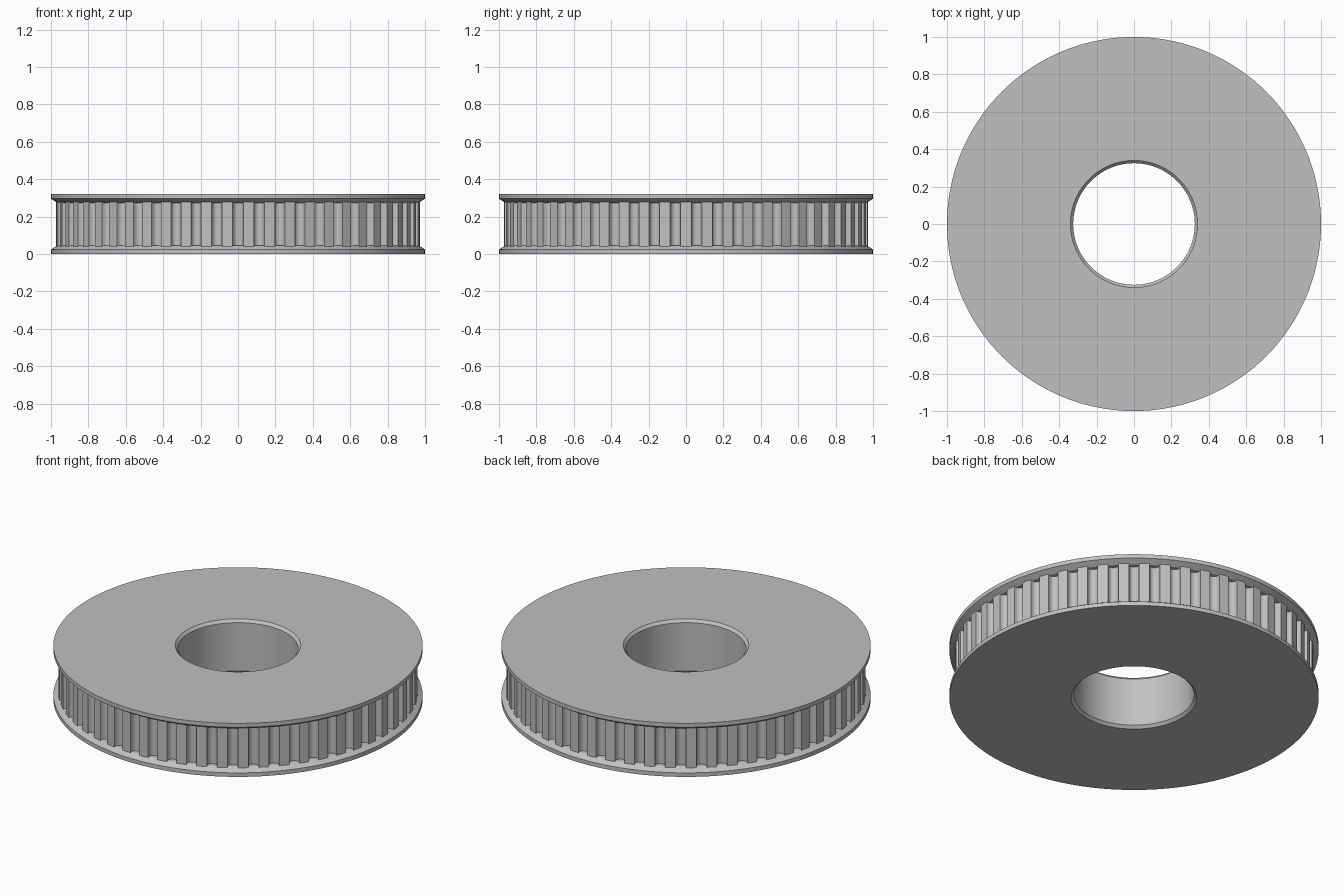
import bpy, bmesh
from math import cos, sin, pi, tau

HEIGHT = 0.32
TEETH = 54
SEGMENTS = 144

cube = bpy.data.objects.get("Cube")
if cube:
    bpy.data.objects.remove(cube, do_unlink=True)

# One plain grey metal
metal = bpy.data.materials.new("grey metal")
metal.use_nodes = True
grey = (0.53, 0.53, 0.53, 1)
metal.diffuse_color = grey
metal.node_tree.nodes["Principled BSDF"].inputs["Base Color"].default_value = grey


def ring_surface(name, loops, smooth_angle):
    """Join a closed sequence of equal point loops into a ring-shaped solid."""
    bm = bmesh.new()
    rows = [[bm.verts.new(p) for p in loop] for loop in loops]
    for i, row in enumerate(rows):
        following = rows[(i + 1) % len(rows)]
        for j in range(len(row)):
            k = (j + 1) % len(row)
            bm.faces.new((row[j], row[k], following[k], following[j]))
    bmesh.ops.recalc_face_normals(bm, faces=bm.faces)
    mesh = bpy.data.meshes.new(name)
    bm.to_mesh(mesh)
    bm.free()
    mesh.materials.append(metal)
    obj = bpy.data.objects.new(name, mesh)
    bpy.context.collection.objects.link(obj)
    bpy.ops.object.select_all(action="DESELECT")
    obj.select_set(True)
    bpy.context.view_layer.objects.active = obj
    bpy.ops.object.shade_smooth_by_angle(angle=smooth_angle)
    return obj


def circle(radius, z):
    return [(radius * cos(tau * i / SEGMENTS), radius * sin(tau * i / SEGMENTS), z)
            for i in range(SEGMENTS)]


# Flanged hub: chamfered bore, rims with sloped inner faces, hidden core wall
lower = [(0.325, 0.016), (0.34, 0), (1, 0), (1, 0.024), (0.966, 0.046), (0.9, 0.046)]
upper = [(r, HEIGHT - z) for r, z in reversed(lower)]
ring_surface("flanged_hub", [circle(r, z) for r, z in lower + upper], pi / 9)

# Toothed band: flat-topped teeth separated by rounded grooves
TIP, DEPTH, STEPS = 0.973, 0.035, 8
pitch = tau / TEETH
outline = []
for tooth in range(TEETH):
    middle = (tooth + 0.5) * pitch
    for s in range(STEPS + 1):
        a = pi * s / STEPS
        across = -cos(a) * pitch / 4
        radius = TIP - DEPTH * sin(a) ** 0.7
        outline.append((radius, middle + across))
    outline.append((TIP, middle + pitch / 2))


def band_loop(z, inner=False):
    return [((0.88 if inner else r) * cos(a), (0.88 if inner else r) * sin(a), z)
            for r, a in outline]


z0, z1 = 0.04, HEIGHT - 0.04
ring_surface("toothed_band",
             [band_loop(z0, True), band_loop(z0), band_loop(z1), band_loop(z1, True)],
             pi / 6)
